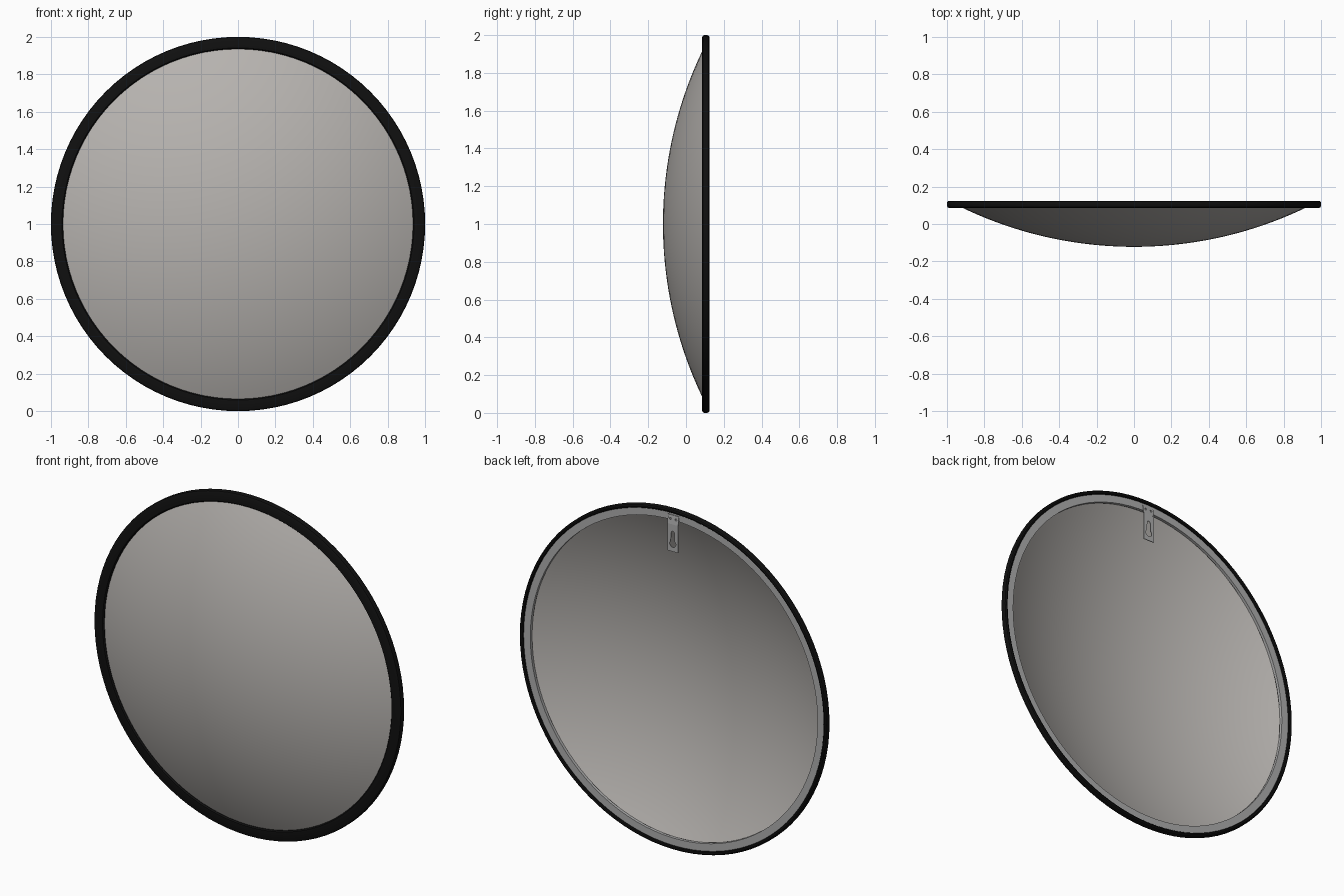
import bpy, bmesh, math
from mathutils import Matrix, Vector

old = bpy.data.objects.get("Cube")
if old:
    bpy.data.objects.remove(old, do_unlink=True)


def material(name, color, rough):
    m = bpy.data.materials.new(name)
    m.use_nodes = True
    m.diffuse_color = (*color, 1)
    shader = m.node_tree.nodes["Principled BSDF"]
    shader.inputs["Base Color"].default_value = (*color, 1)
    shader.inputs["Roughness"].default_value = rough
    return m


black = material("black rubber", (0.005, 0.005, 0.005), 0.6)
silver = material("warm silver", (0.47, 0.45, 0.43), 0.4)
grey = material("plain grey metal", (0.42, 0.42, 0.42), 0.5)

CENTER = Vector((0, 0, 1))


def lathe(name, profile, mat, closed=False, steps=96):
    """Spin (radius, y) points about the y axis through the centre."""
    bm = bmesh.new()
    verts = [bm.verts.new((0, y, r)) for r, y in profile]
    pairs = list(zip(verts, verts[1:]))
    if closed:
        pairs.append((verts[-1], verts[0]))
    edges = [bm.edges.new(p) for p in pairs]
    bmesh.ops.spin(bm, geom=verts + edges, axis=(0, 1, 0), cent=(0, 0, 0),
                   angle=math.tau, steps=steps)
    bmesh.ops.remove_doubles(bm, verts=bm.verts, dist=0.0001)
    bmesh.ops.recalc_face_normals(bm, faces=bm.faces)
    bmesh.ops.translate(bm, verts=bm.verts, vec=CENTER)
    me = bpy.data.meshes.new(name)
    bm.to_mesh(me)
    bm.free()
    ob = bpy.data.objects.new(name, me)
    bpy.context.collection.objects.link(ob)
    me.materials.append(mat)
    select(ob)
    bpy.ops.object.shade_smooth_by_angle(angle=math.radians(35))
    return ob


def select(ob):
    bpy.ops.object.select_all(action='DESELECT')
    ob.select_set(True)
    bpy.context.view_layer.objects.active = ob


# Convex mirror: shallow spherical cap
edge_r, sag, apex = 0.92, 0.21, -0.122
R = (edge_r ** 2 + sag ** 2) / (2 * sag)
limit = math.asin(0.937 / R)
rings = 24
cap = [(R * math.sin(limit * i / rings),
        apex + R * (1 - math.cos(limit * i / rings))) for i in range(rings + 1)]
lathe("mirror_dome", cap, silver)

# Flat rim behind the dome
lathe("back_rim", [(0.935, 0.095), (0.935, 0.112), (0.982, 0.112), (0.982, 0.095)],
      grey, closed=True)

# Edge trim with rounded corners
trim = [(0.935, 0.092), (0.941, 0.085), (0.988, 0.085), (0.997, 0.09), (1.0, 0.098),
        (1.0, 0.113), (0.997, 0.12), (0.99, 0.124), (0.982, 0.122), (0.978, 0.117),
        (0.978, 0.1), (0.935, 0.098)]
lathe("edge_trim", trim, black, closed=True)


# Hanging bracket plates, cut from flat outlines
def circle(x, z, r, n=16, start=0.0, sweep=math.tau):
    return [(x + r * math.cos(start + sweep * i / n),
             z + r * math.sin(start + sweep * i / n)) for i in range(n)]


def plate(name, outlines, y, z, tilt=0.0, thick=0.004):
    cu = bpy.data.curves.new(name, 'CURVE')
    cu.dimensions = '2D'
    cu.fill_mode = 'BOTH'
    cu.extrude = thick / 2
    for pts in outlines:
        sp = cu.splines.new('POLY')
        sp.points.add(len(pts) - 1)
        for p, (a, b) in zip(sp.points, pts):
            p.co = (a, b, 0, 1)
        sp.use_cyclic_u = True
    ob = bpy.data.objects.new(name, cu)
    bpy.context.collection.objects.link(ob)
    cu.materials.append(grey)
    ob.matrix_world = (Matrix.Translation((0, y, z))
                       @ Matrix.Rotation(math.pi / 2 + tilt, 4, 'X'))
    select(ob)
    bpy.ops.object.convert(target='MESH')


def rectangle(w, h):
    return [(-w, -h), (w, -h), (w, h), (-w, h)]


# Keyhole: round opening below, narrow slot above
gap = math.radians(30)
keyhole = circle(0, -0.035, 0.02, 20, math.pi / 2 + gap, math.tau - 2 * gap)
keyhole += circle(0, 0.03, 0.01, 8, 0, math.pi * 8 / 7)
plate("bracket_hanger", [rectangle(0.035, 0.08), keyhole], 0.121, 1.835)

# Fixing tab with two screw holes, leaning onto the rim
holes = [circle(s * 0.018, 0.004, 0.006, 10) for s in (-1, 1)]
plate("bracket_tab", [rectangle(0.035, 0.026)] + holes, 0.118, 1.94,
      tilt=math.radians(7))
